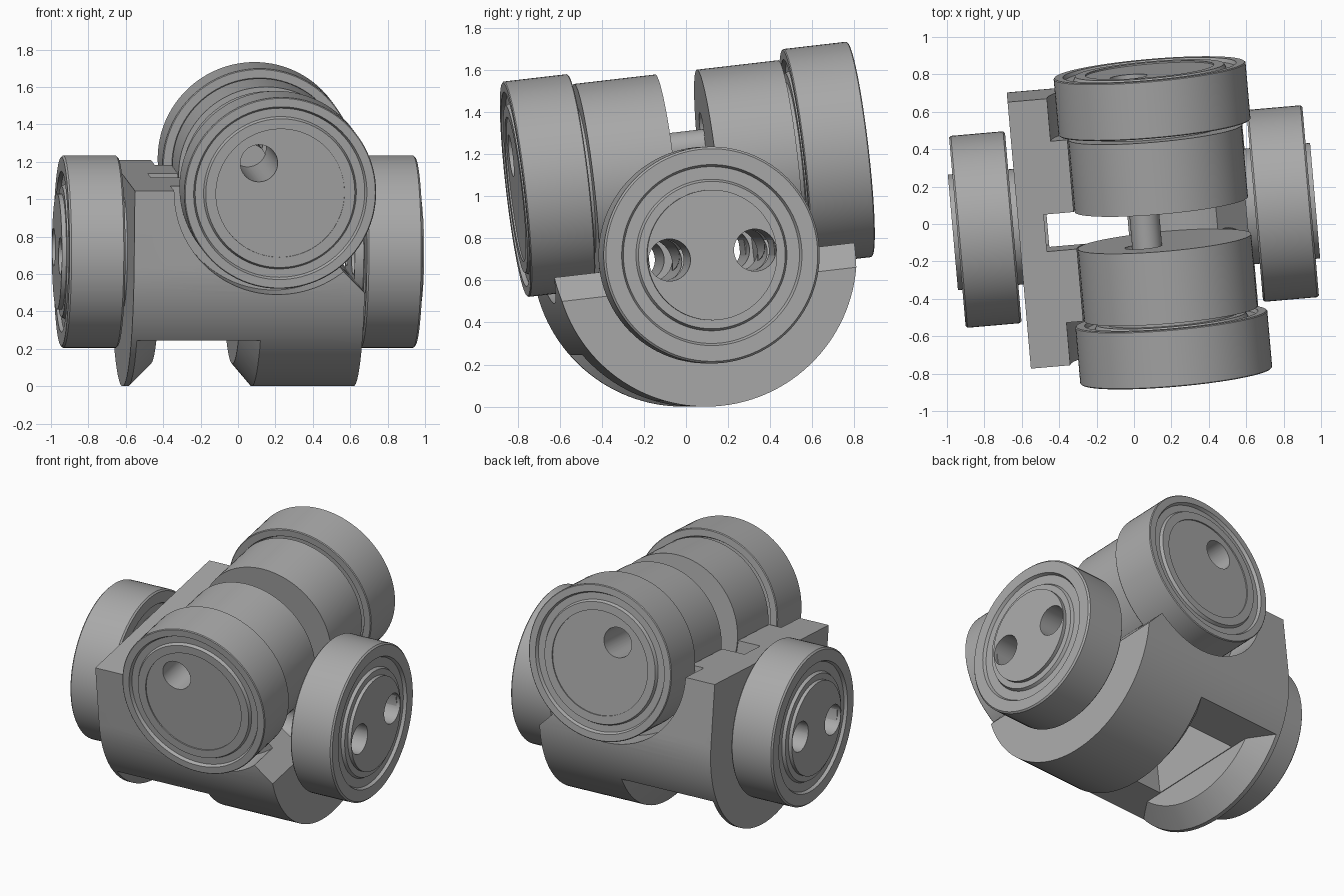
import bpy, bmesh, math
from mathutils import Matrix, Vector

if "Cube" in bpy.data.objects:
    bpy.data.objects.remove(bpy.data.objects["Cube"], do_unlink=True)

steel = bpy.data.materials.new("plain grey")
steel.use_nodes = True
grey = (0.4, 0.4, 0.4, 1)
steel.diffuse_color = grey
steel.node_tree.nodes["Principled BSDF"].inputs["Base Color"].default_value = grey

# The whole assembly leans slightly
LEAN = (Matrix.Translation((0, 0.04, 0.72))
        @ Matrix.Rotation(math.radians(5), 4, 'Z')
        @ Matrix.Rotation(math.radians(6.6), 4, 'X'))
DRUM_X, DRUM_Z = 0.151, 0.41
BODY_R, BODY_END = 0.72, 0.62


def finish(name, bm):
    bmesh.ops.remove_doubles(bm, verts=bm.verts, dist=1e-5)
    bmesh.ops.recalc_face_normals(bm, faces=bm.faces)
    mesh = bpy.data.meshes.new(name)
    bm.to_mesh(mesh)
    bm.free()
    mesh.materials.append(steel)
    obj = bpy.data.objects.new(name, mesh)
    bpy.context.collection.objects.link(obj)
    obj.matrix_world = LEAN
    return obj


def lathe(name, profile, axis, centre=(0, 0, 0), steps=96):
    """Turn a closed (along, radius) profile about the x or y axis."""
    bm = bmesh.new()
    if axis == 'X':
        pts = [Vector((a, 0, r)) for a, r in profile]
        spin = Vector((1, 0, 0))
    else:
        pts = [Vector((0, a, r)) for a, r in profile]
        spin = Vector((0, 1, 0))
    verts = [bm.verts.new(p) for p in pts]
    edges = [bm.edges.new((verts[i], verts[(i + 1) % len(verts)]))
             for i in range(len(verts))
             if profile[i][1] or profile[(i + 1) % len(verts)][1]]
    bmesh.ops.spin(bm, geom=verts + edges, cent=(0, 0, 0), axis=spin,
                   angle=math.tau, steps=steps, use_duplicate=False)
    bmesh.ops.translate(bm, verts=bm.verts, vec=centre)
    return finish(name, bm)


def rod(name, a, b, radius, axis, centre=(0, 0, 0)):
    return lathe(name, [(a, 0), (a, radius), (b, radius), (b, 0)], axis, centre, 64)


def extrude(name, outline, axis, a, b):
    """Extrude a closed outline along x (y,z points) or y (x,z points)."""
    bm = bmesh.new()
    place = (lambda p, q: (a, p, q)) if axis == 'X' else (lambda p, q: (p, a, q))
    face = bm.faces.new([bm.verts.new(place(p, q)) for p, q in outline])
    new = bmesh.ops.extrude_face_region(bm, geom=[face])["geom"]
    move = (b - a, 0, 0) if axis == 'X' else (0, b - a, 0)
    bmesh.ops.translate(bm, vec=move,
                        verts=[v for v in new if isinstance(v, bmesh.types.BMVert)])
    return finish(name, bm)


def box(name, x0, x1, y0, y1, z0, z1):
    return extrude(name, [(x0, z0), (x1, z0), (x1, z1), (x0, z1)], 'Y', y0, y1)


def carve(obj, tools, operation='DIFFERENCE'):
    for tool in tools:
        tool.hide_render = True
        mod = obj.modifiers.new("cut", 'BOOLEAN')
        mod.operation, mod.object, mod.solver = operation, tool, 'EXACT'
    bpy.context.view_layer.update()
    graph = bpy.context.evaluated_depsgraph_get()
    mesh = bpy.data.meshes.new_from_object(obj.evaluated_get(graph))
    obj.modifiers.clear()
    obj.data = mesh


helpers = []


def helper(obj):
    helpers.append(obj)
    return obj


# Cutters: two long holes through the side hubs, one through the drums
side_holes = [helper(rod("side_hole_cutter", -1.1, 1.1, 0.10, 'X', (0, y, 0)))
              for y in (-0.205, 0.205)]
drum_hole = helper(rod("drum_hole_cutter", -1, 1, 0.10, 'Y',
                       (DRUM_X - 0.115, 0, DRUM_Z + 0.16)))

# Body: half-round base rising to a flat top
arc = [(BODY_R * math.cos(t), BODY_R * math.sin(t))
       for t in (-math.pi * i / 64 for i in range(65))]
body = extrude("body", [(BODY_R, DRUM_Z)] + arc + [(-BODY_R, DRUM_Z)],
               'X', -BODY_END, BODY_END)
bore = helper(lathe("bore_cutter", [
    (-0.9, 0), (-0.9, 0.56), (-0.49, 0.56), (-0.49, 0.47),
    (0.49, 0.47), (0.49, 0.56), (0.9, 0.56), (0.9, 0)], 'Y', (DRUM_X, 0, DRUM_Z)))
bevel = helper(extrude("edge_bevel_cutter", [(0.8, -0.32), (0.8, 0.7), (-0.22, 0.7)],
                       'Y', -0.9, 0.9))
notch = helper(lathe("notch_cutter", [
    (-0.47, 0), (-0.47, 0.6), (-0.61, 0.74), (0.09, 0.74), (-0.03, 0.6), (-0.03, 0)], 'X'))
carve(notch, [helper(box("notch_limit", -0.7, 0.3, -0.9, 0.9, -0.9, -0.41))], 'INTERSECT')
cavity = helper(box("cavity_cutter", -0.465, -0.035, -0.32, 0.32, -0.5, 0.2))
slot = helper(box("slot_cutter", -0.48, -0.02, -0.10, 0.10, 0.1, 0.6))
carve(body, [bore, bevel, notch, cavity, slot] + side_holes)
parts = [body]

for s, side in ((-1, "right"), (1, "left")):
    # Side hub with its bearing
    hub = rod(side + "_hub", s * 0.60, s * 0.972, 0.31, 'X')
    carve(hub, side_holes)
    bearing = lathe(side + "_bearing", [(s * a, r) for a, r in (
        (0.648, 0.30), (0.648, 0.35), (0.668, 0.36), (0.668, 0.42), (0.648, 0.43),
        (0.648, 0.505), (0.658, 0.515), (0.938, 0.515), (0.948, 0.505), (0.948, 0.43),
        (0.928, 0.42), (0.928, 0.36), (0.948, 0.35), (0.948, 0.30))], 'X')
    parts += [hub, bearing]

for s, end in ((-1, "front"), (1, "back")):
    # Drum with a narrow neck, and its bearing
    centre = (DRUM_X, 0, DRUM_Z)
    drum = lathe(end + "_drum", [(s * a, r) for a, r in (
        (0.10, 0), (0.10, 0.465), (0.49, 0.465), (0.49, 0.355),
        (0.818, 0.355), (0.818, 0))], 'Y', centre)
    carve(drum, side_holes + [drum_hole])
    bearing = lathe(end + "_bearing", [(s * a, r) for a, r in (
        (0.516, 0.345), (0.516, 0.40), (0.536, 0.41), (0.536, 0.455), (0.516, 0.465),
        (0.516, 0.51), (0.521, 0.515), (0.821, 0.515), (0.826, 0.51), (0.826, 0.465),
        (0.806, 0.455), (0.806, 0.41), (0.826, 0.40), (0.826, 0.345))], 'Y', centre)
    parts += [drum, bearing]

# Pin joining the two drums
parts.append(rod("pin", -0.12, 0.12, 0.08, 'Y', (DRUM_X - 0.095, 0, DRUM_Z + 0.10)))

for obj in helpers:
    bpy.data.objects.remove(obj, do_unlink=True)

# Smooth the turned surfaces, keep edges crisp
bpy.ops.object.select_all(action='DESELECT')
for obj in parts:
    obj.select_set(True)
bpy.context.view_layer.objects.active = body
bpy.ops.object.shade_smooth_by_angle(angle=math.radians(25))
